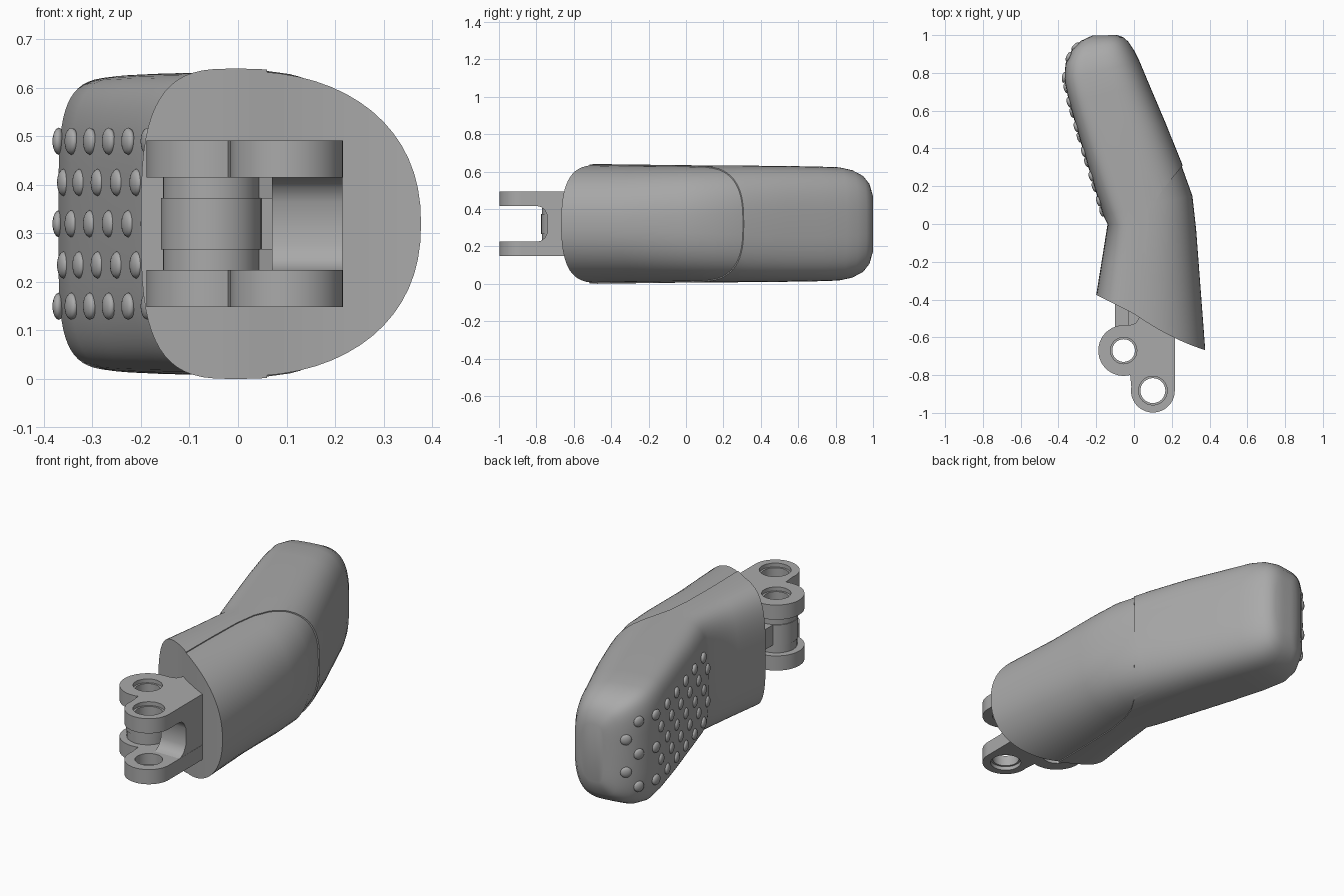
import bpy, bmesh
from math import sin, cos, pi, radians, copysign
from mathutils import Vector

if "Cube" in bpy.data.objects:
    bpy.data.objects.remove(bpy.data.objects["Cube"])

grey = bpy.data.materials.new("plain grey")
grey.use_nodes = True
grey.diffuse_color = (0.4, 0.4, 0.4, 1)
grey.node_tree.nodes["Principled BSDF"].inputs["Base Color"].default_value = (0.4, 0.4, 0.4, 1)

MID = 0.32  # height of the symmetry plane


def finish(name, mesh, angle=35):
    """Link a mesh as a named, coloured, smooth-shaded object."""
    mesh.materials.clear()
    mesh.materials.append(grey)
    ob = bpy.data.objects.new(name, mesh)
    bpy.context.collection.objects.link(ob)
    bpy.ops.object.select_all(action="DESELECT")
    ob.select_set(True)
    bpy.context.view_layer.objects.active = ob
    bpy.ops.object.shade_smooth_by_angle(angle=radians(angle))
    return ob


def baked(ob):
    """Evaluated mesh of an object, which is then removed."""
    bpy.context.view_layer.update()
    mesh = bpy.data.meshes.new_from_object(ob.evaluated_get(bpy.context.evaluated_depsgraph_get()))
    bpy.data.objects.remove(ob)
    return mesh


def arc(cx, cy, r, a0=0, a1=360, n=32):
    return [(cx + r * cos(radians(a0 + (a1 - a0) * i / n)),
             cy + r * sin(radians(a0 + (a1 - a0) * i / n))) for i in range(n + (a1 - a0 < 360))]


def plate(name, loops, z0, z1):
    """Extrude an outline with optional holes between two heights."""
    cu = bpy.data.curves.new(name, "CURVE")
    cu.dimensions, cu.fill_mode, cu.extrude = "2D", "BOTH", (z1 - z0) / 2
    for loop in loops:
        sp = cu.splines.new("POLY")
        sp.points.add(len(loop) - 1)
        for p, (x, y) in zip(sp.points, loop):
            p.co = (x, y, 0, 1)
        sp.use_cyclic_u = True
    ob = bpy.data.objects.new(name, cu)
    bpy.context.collection.objects.link(ob)
    mesh = baked(ob)
    bm = bmesh.new()
    bm.from_mesh(mesh)
    bmesh.ops.remove_doubles(bm, verts=bm.verts, dist=1e-5)
    bmesh.ops.translate(bm, verts=bm.verts, vec=(0, 0, (z0 + z1) / 2))
    bm.to_mesh(mesh)
    bm.free()
    return finish(name, mesh)


# Finger stations: inner x, y, outer x, y, half height
STATIONS = [
    (-0.20, -0.375, 0.385, -0.67, 0.32),
    (-0.17, -0.19, 0.36, -0.35, 0.317),
    (-0.14, 0.0, 0.335, -0.03, 0.314),
    (-0.165, 0.05, 0.315, 0.15, 0.313),
    (-0.22, 0.23, 0.25, 0.33, 0.312),
    (-0.29, 0.46, 0.165, 0.54, 0.31),
    (-0.345, 0.65, 0.08, 0.74, 0.307),
    (-0.37, 0.77, 0.03, 0.86, 0.303),
    (-0.362, 0.85, 0.0, 0.92, 0.288),
    (-0.33, 0.92, -0.03, 0.965, 0.258),
    (-0.28, 0.97, -0.055, 0.988, 0.215),
    (-0.22, 0.998, -0.09, 1.0, 0.15),
]


def finger(name, inset):
    """Loft rounded sections, squarer on the gripping side."""
    n, bm, rings = 64, bmesh.new(), []
    for i, (lx, ly, rx, ry, h) in enumerate(STATIONS):
        a, b = Vector((lx, ly)), Vector((rx, ry))
        t = min(max((i - 1) / 4, 0), 1)
        centre = 0.34 + 0.1 * t
        ring = []
        for k in range(n):
            c, s = cos(2 * pi * k / n), sin(2 * pi * k / n)
            e = 2 / (2.25 + 0.75 * t if c > 0 else 3.2 + 1.3 * t)
            u = copysign(abs(c) ** e, c) if abs(c) > 1e-6 else 0
            w = copysign(abs(s) ** e, s) if abs(s) > 1e-6 else 0
            shrink = 1 - inset * 4
            f = centre + u * shrink * ((1 - centre) if u > 0 else centre)
            p = a.lerp(b, f)
            if i == 0:  # gently bowed front cut
                p.y -= 0.09 * max(f - 0.35, 0) * (1 - f) * 2
            ring.append(bm.verts.new((p.x, p.y, MID + w * (h - inset))))
        rings.append(ring)
    for r0, r1 in zip(rings, rings[1:]):
        for k in range(n):
            j = (k + 1) % n
            bm.faces.new((r0[k], r0[j], r1[j], r1[k]))
    for ring in (rings[0], rings[-1]):  # ruled end caps
        for k in range(n // 2):
            quad = [ring[k], ring[k + 1], ring[-k - 1], ring[-k]]
            bm.faces.new(list(dict.fromkeys(quad)))
    bmesh.ops.recalc_face_normals(bm, faces=bm.faces)
    mesh = bpy.data.meshes.new(name)
    bm.to_mesh(mesh)
    bm.free()
    return finish(name, mesh, 40)


# Inner core shows as the outer panel; the main cover is cut away around it
finger("outer_panel", 0.005)
cover = finger("main_cover", 0)
seam = [(0.06, -0.9), (0.6, -0.9), (0.6, 0.5), (0.3, 0.36), (0.25, 0.3), (0.2, 0.24),
        (0.15, 0.18), (0.11, 0.11), (0.08, 0.02), (0.065, -0.1), (0.06, -0.3)]
cutter = plate("seam_cutter", [seam], -0.2, 0.9)
cutter.hide_render = True
cut = cover.modifiers.new("seam", "BOOLEAN")
cut.operation, cut.solver, cut.object = "DIFFERENCE", "EXACT", cutter
finish("main_cover_cut", baked(cover), 40).name = "main_cover"
bpy.data.objects.remove(cutter)


# Grip studs in staggered rows on the gripping face and round the tip
def grip_point(y):
    for p, q in zip(STATIONS[2:], STATIONS[3:]):
        if p[1] <= y <= q[1]:
            a, b = Vector((p[0], p[1], 0)), Vector((q[0], q[1], 0))
            d = (b - a).normalized()
            return a.lerp(b, (y - p[1]) / (q[1] - p[1])), Vector((-d.y, d.x, 0))


bm = bmesh.new()
for row in range(5):
    first, tip = (0.12, 0.885) if row % 2 == 0 else (0.065, 0.94)
    for y in [first + 0.131 * i for i in range(6)] + [tip]:
        spot, normal = grip_point(y)
        made = bmesh.ops.create_uvsphere(bm, u_segments=16, v_segments=8, radius=0.028)["verts"]
        bmesh.ops.scale(bm, verts=made, vec=(1, 1, 0.45))
        turn = normal.to_track_quat("Z", "Y").to_matrix()
        bmesh.ops.rotate(bm, verts=made, matrix=turn)
        bmesh.ops.translate(bm, verts=made, vec=spot + Vector((0, 0, MID + (row - 2) * 0.085)))
studs = bpy.data.meshes.new("grip_studs")
bm.to_mesh(studs)
bm.free()
finish("grip_studs", studs, 60)

# Hinge: two forked lugs, each with two bored eyes and a shallow counterbore
EYE_A, EYE_B = (-0.055, -0.67), (0.1, -0.882)
lug = (arc(*EYE_A, 0.134, 90, 285) + arc(*EYE_B, 0.116, 170, 360)
       + [(0.216, -0.55), (0.1, -0.45), (0.03, -0.42), (0.025, -0.5), (0.01, -0.525), (-0.02, -0.535)])
for side, sign in (("upper", 1), ("lower", -1)):
    for part, near, far, grow in (("lug", 0.095, 0.152, 0), ("lug_rim", 0.152, 0.172, 0.01)):
        z0, z1 = sorted((MID + sign * near, MID + sign * far))
        holes = [arc(*EYE_A, 0.06 + grow), arc(*EYE_B, 0.066 + grow)]
        plate(f"{side}_{part}", [lug] + holes, z0, z1)
    z0, z1 = sorted((MID + sign * 0.052, MID + sign * 0.097))
    plate(f"{side}_spacer", [arc(*EYE_A, 0.1), arc(*EYE_A, 0.06)], z0, z1)
    plate(f"{side}_stop", [[(-0.03, -0.6), (0.07, -0.72), (0.07, -0.5), (-0.03, -0.44)]], z0, z1)

# Barrel between the lugs, joined back to the finger
plate("hinge_barrel", [arc(*EYE_A, 0.104), arc(*EYE_A, 0.06)], MID - 0.053, MID + 0.053)
plate("barrel_arm", [[(-0.1, -0.59), (0.03, -0.61), (0.03, -0.42), (-0.1, -0.40)]],
      MID - 0.053, MID + 0.053)

# Web closing the back of the fork, with rounded inner corners
profile = [(-0.5, 0.097), (-0.8, 0.097), (-0.775, 0.09), (-0.755, 0.075), (-0.74, 0.045)]
profile += [(y, -z) for y, z in reversed(profile)]
bm = bmesh.new()
face = bm.faces.new([bm.verts.new((0.07, y, MID + z)) for y, z in profile])
side = bmesh.ops.extrude_face_region(bm, geom=[face])["geom"]
bmesh.ops.translate(bm, verts=[v for v in side if isinstance(v, bmesh.types.BMVert)], vec=(0.145, 0, 0))
bmesh.ops.recalc_face_normals(bm, faces=bm.faces)
web = bpy.data.meshes.new("fork_web")
bm.to_mesh(web)
bm.free()
finish("fork_web", web)
